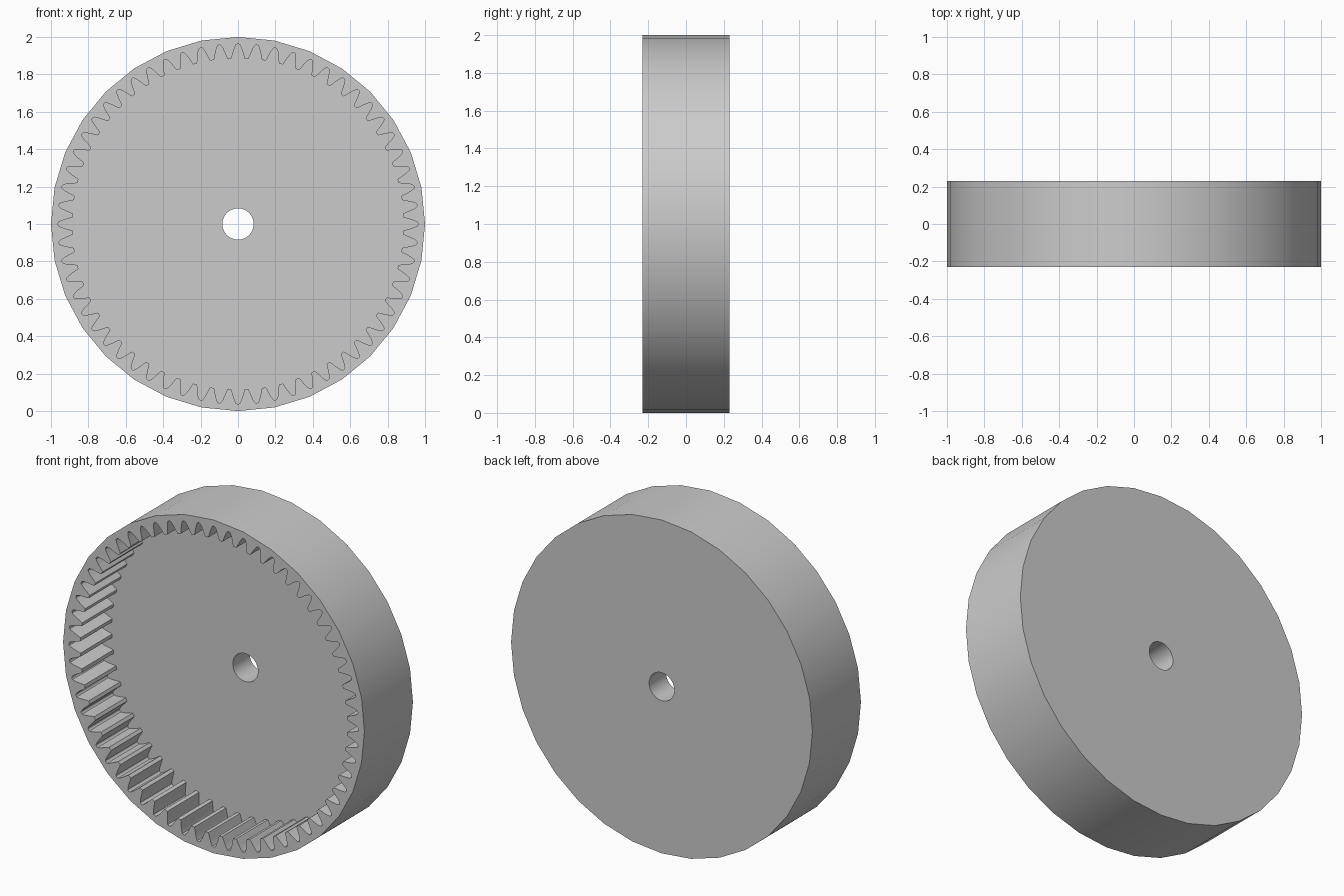
import bpy
import bmesh
from math import sin, cos, pi

TEETH = 60
DEPTH = 0.23      # half thickness
FLOOR = 0.07      # y of the recess floor

if "Cube" in bpy.data.objects:
    bpy.data.objects.remove(bpy.data.objects["Cube"])

grey = bpy.data.materials.new("light grey")
grey.use_nodes = True
colour = (0.6, 0.6, 0.6, 1)
grey.diffuse_color = colour
grey.node_tree.nodes["Principled BSDF"].inputs["Base Color"].default_value = colour


def prism(name, polar, y0, y1):
    """Extrude an outline of (angle from top, radius) points along y."""
    bm = bmesh.new()
    outline = [bm.verts.new((r * sin(a), y0, 1 + r * cos(a))) for a, r in polar]
    cap = bm.faces.new(outline)
    side = bmesh.ops.extrude_face_region(bm, geom=[cap])["geom"]
    moved = [v for v in side if isinstance(v, bmesh.types.BMVert)]
    bmesh.ops.translate(bm, verts=moved, vec=(0, y1 - y0, 0))
    bmesh.ops.recalc_face_normals(bm, faces=bm.faces)
    mesh = bpy.data.meshes.new(name)
    bm.to_mesh(mesh)
    bm.free()
    mesh.materials.append(grey)
    obj = bpy.data.objects.new(name, mesh)
    bpy.context.collection.objects.link(obj)
    return obj


def circle(radius, sides):
    return [(2 * pi * i / sides, radius) for i in range(sides)]


# Toothed outline: half a groove as (fraction of pitch, radius), mirrored
half = [(0.39, 0.886), (0.33, 0.9), (0.25, 0.924), (0.16, 0.947), (0.09, 0.959), (0.03, 0.962)]
groove = [(-f, r) for f, r in half] + [(f, r) for f, r in reversed(half)]
pitch = 2 * pi / TEETH
toothed = [((i + f) * pitch, r) for i in range(TEETH) for f, r in groove]

# Drum with toothed recess and centre bore
drum = prism("ring_gear_body", circle(1, 32), -DEPTH, DEPTH)
cutters = [prism("recess_cutter", toothed, -DEPTH - 0.1, FLOOR),
           prism("bore_cutter", circle(0.084, 32), -DEPTH - 0.1, DEPTH + 0.1)]

bpy.ops.object.select_all(action="DESELECT")
drum.select_set(True)
bpy.context.view_layer.objects.active = drum
for cutter in cutters:
    cutter.hide_render = True
    cut = drum.modifiers.new(cutter.name, "BOOLEAN")
    cut.operation = "DIFFERENCE"
    cut.solver = "EXACT"
    cut.object = cutter
    bpy.ops.object.modifier_apply(modifier=cut.name)
for cutter in cutters:
    bpy.data.objects.remove(cutter)

bpy.ops.object.shade_smooth_by_angle(angle=pi / 6)
